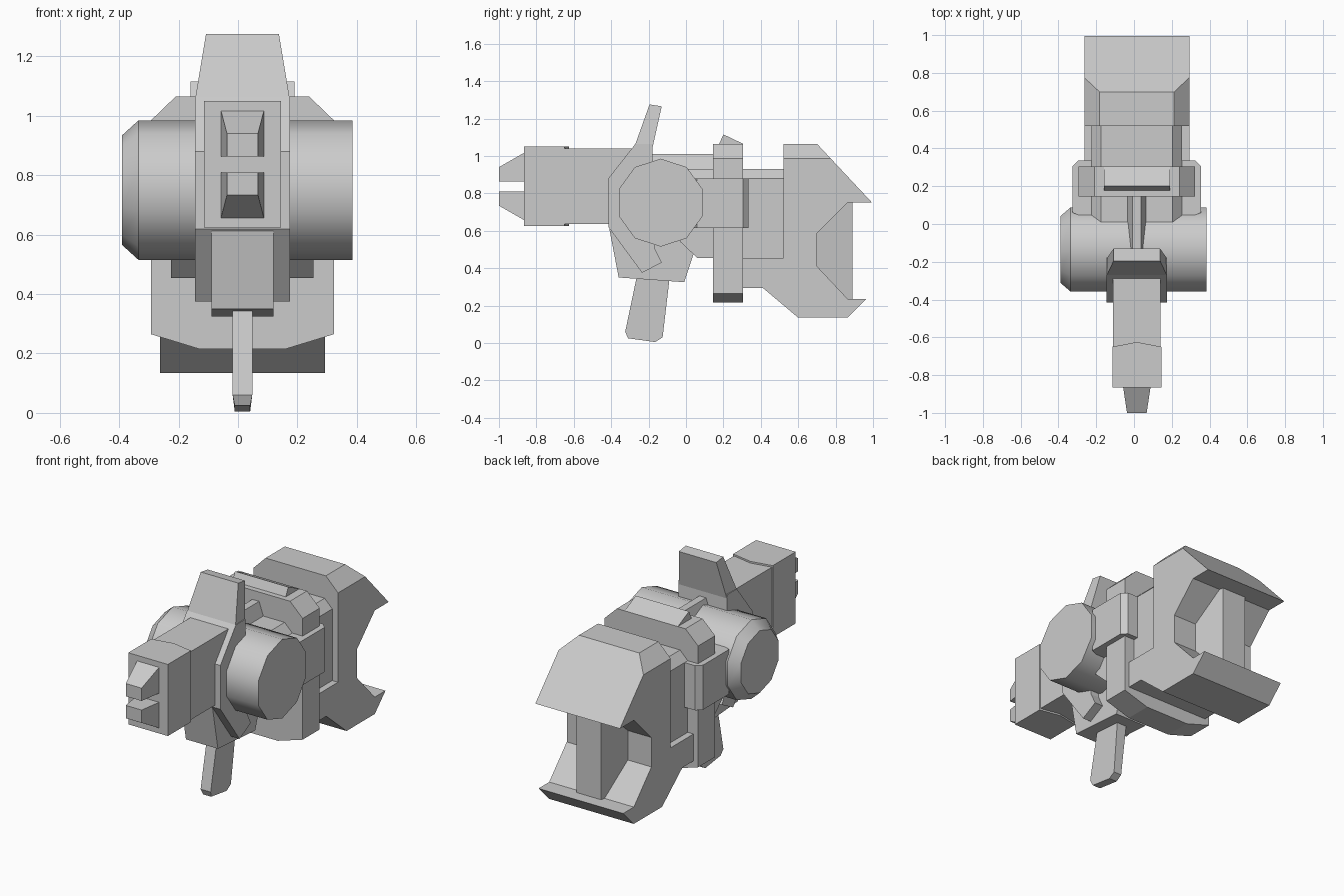
import bpy, bmesh, math
from mathutils import Vector

cube = bpy.data.objects.get("Cube")
if cube:
    bpy.data.objects.remove(cube, do_unlink=True)

CX = 0.015  # centre line of the body

grey = bpy.data.materials.new("plain grey")
grey.use_nodes = True
grey.diffuse_color = (0.6, 0.6, 0.6, 1)
grey.node_tree.nodes["Principled BSDF"].inputs["Base Color"].default_value = (0.6, 0.6, 0.6, 1)


def finish(name, bm):
    bmesh.ops.recalc_face_normals(bm, faces=bm.faces)
    mesh = bpy.data.meshes.new(name)
    bm.to_mesh(mesh)
    bm.free()
    mesh.materials.append(grey)
    obj = bpy.data.objects.new(name, mesh)
    bpy.context.collection.objects.link(obj)
    return obj


def loft(name, rings):
    """Skin a list of matching point rings and cap both ends."""
    bm = bmesh.new()
    loops = [[bm.verts.new(p) for p in ring] for ring in rings]
    n = len(loops[0])
    for a, b in zip(loops, loops[1:]):
        for i in range(n):
            j = (i + 1) % n
            bm.faces.new((a[i], a[j], b[j], b[i]))
    bm.faces.new(loops[0])
    bm.faces.new(loops[-1])
    return name, bm


def side_prism(name, profile, half):
    """Extrude a (y, z) profile sideways about the centre line; half may vary by point."""
    def width(p):
        return half(p) if callable(half) else half
    return loft(name, [[(CX + s * width(p), *p) for p in profile] for s in (-1, 1)])


def chamfer(bm, point, normal):
    """Slice a corner off along a plane and close the cut."""
    geom = bm.verts[:] + bm.edges[:] + bm.faces[:]
    cut = bmesh.ops.bisect_plane(bm, geom=geom, plane_co=point, plane_no=normal, clear_outer=True)
    edges = [e for e in cut["geom_cut"] if isinstance(e, bmesh.types.BMEdge)]
    bmesh.ops.contextual_create(bm, geom=edges)


def box(name, half, y0, y1, z0, z1):
    return side_prism(name, [(y0, z0), (y1, z0), (y1, z1), (y0, z1)], half)


# Head: rear block and a slightly larger front block with a chevron back edge
finish(*box("head_block", 0.125, -0.75, -0.2, 0.635, 1.04))
outline = [(-0.13, -0.865), (0.13, -0.865), (0.13, -0.65), (0, -0.625), (-0.13, -0.65)]
finish(*loft("head_front", [[(CX + x, y, z) for x, y in outline] for z in (0.625, 1.05)]))

# Pair of tapered muzzle prongs, mirrored about the head's mid height
for label, s in (("upper", 1), ("lower", -1)):
    rings = []
    for y, half, near, far in ((-0.86, 0.073, 0.027, 0.183), (-1, 0.052, 0.027, 0.103)):
        rings.append([(CX + x * half, y, 0.837 + s * h)
                      for x, h in ((-1, near), (1, near), (1, far), (-1, far))])
    finish(*loft(label + "_prong", rings))

# Frame plate: hexagonal lower part carrying the tapered sight fin
finish(*side_prism("frame_plate", [
    (-0.415, 0.62), (-0.415, 0.88), (-0.27, 1.065), (-0.18, 1.065),
    (-0.165, 0.5), (-0.13, 0.43), (-0.235, 0.375)], 0.16))
finish(*side_prism("sight_fin", [
    (-0.27, 1.065), (-0.195, 1.275), (-0.13, 1.265), (-0.18, 1.04)],
    lambda p: 0.123 if p[1] > 1.2 else 0.158))

# Lower housing and grip
finish(*side_prism("lower_housing", [
    (-0.41, 0.9), (-0.41, 0.61), (-0.36, 0.35), (-0.01, 0.325), (0.045, 0.49), (0.1, 0.9)], 0.105))
finish(*side_prism("grip", [
    (-0.26, 0.37), (-0.325, 0.06), (-0.31, 0.025), (-0.165, 0.005),
    (-0.125, 0.03), (-0.085, 0.37)], lambda p: 0.026 if p[1] < 0.04 else 0.033))

# Ten-sided drum across the body, bevelled on one end
rings = []
for x, r in ((0.385, 0.235), (-0.335, 0.235), (-0.39, 0.185)):
    rings.append([(x, -0.135 + r * math.cos(a), 0.75 + r * math.sin(a))
                  for a in (math.radians(18 + 36 * i) for i in range(10))])
drum = finish(*loft("drum", rings))
bpy.ops.object.select_all(action="DESELECT")
drum.select_set(True)
bpy.context.view_layer.objects.active = drum
bpy.ops.object.shade_smooth_by_angle(angle=math.radians(38))

# Spine ridge between fin and collar
ridge = [(-0.06, 0.9), (0.06, 0.9), (0.022, 1.01), (-0.022, 1.01)]
finish(*loft("spine_ridge", [[(CX + x, y, z) for x, z in ridge] for y in (-0.2, 0.16)]))

# Core body with chamfered shoulders
name, bm = side_prism("core_body", [
    (-0.03, 0.54), (0.06, 0.455), (0.53, 0.455), (0.53, 0.93), (0.01, 0.93)], 0.24)
for s in (-1, 1):
    chamfer(bm, Vector((CX + s * 0.24, 0, 0.88)), Vector((s, 0, 1)))
finish(name, bm)

# Side cheeks: a wide block with sloped corners
cheek = [(-0.225, 0.015), (0.225, 0.015), (0.34, 0.06), (0.34, 0.305),
         (0.31, 0.335), (-0.31, 0.335), (-0.34, 0.305), (-0.34, 0.06)]
finish(*loft("side_cheeks", [[(CX + x, y, z) for x, y in cheek] for z in (0.615, 0.88)]))

# Collar plate around the body, with a wedge on top
collar = [(-0.225, 1.065), (0.225, 1.065), (0.308, 0.985), (0.308, 0.265),
          (0.145, 0.215), (-0.145, 0.215), (-0.308, 0.265), (-0.308, 0.985)]
finish(*loft("collar", [[(CX + x, y, z) for x, z in collar] for y in (0.145, 0.305)]))
finish(*side_prism("collar_wedge", [
    (0.175, 1.06), (0.2, 1.115), (0.305, 1.065), (0.305, 1.05)], 0.175))

# Forked stock with chamfered upper edges
name, bm = side_prism("stock", [
    (0.3, 0.295), (0.41, 0.295), (0.6, 0.135), (0.865, 0.135), (0.965, 0.235),
    (0.865, 0.235), (0.7, 0.41), (0.7, 0.585), (0.865, 0.75), (0.995, 0.75),
    (0.7, 1.065), (0.52, 1.065), (0.52, 0.455), (0.3, 0.455)], 0.278)
for s in (-1, 1):
    chamfer(bm, Vector((CX + s * 0.278, 0, 0.985)), Vector((s, 0, 1)))
finish(name, bm)

# Tapered column inside the fork
column = [(-0.125, 0.69), (0.125, 0.69), (0.08, 0.89), (-0.08, 0.89)]
finish(*loft("stock_column", [[(CX + x, y, z) for x, y in column] for z in (0.2, 0.78)]))
